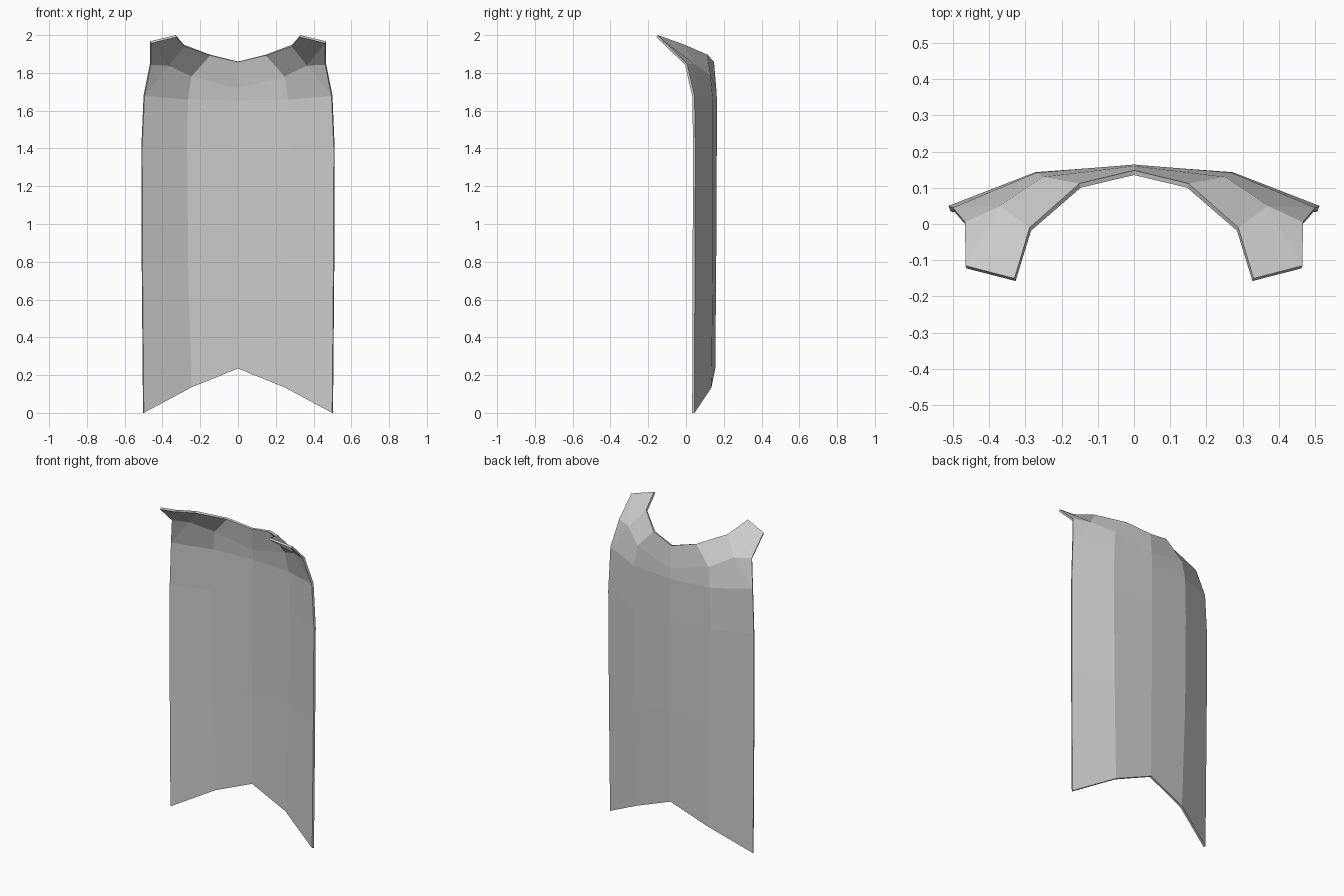
import bpy
import bmesh

cube = bpy.data.objects.get("Cube")
if cube:
    bpy.data.objects.remove(cube, do_unlink=True)

# Plain grey cloth
cloth = bpy.data.materials.new("grey cloth")
cloth.use_nodes = True
grey = (0.6, 0.6, 0.6, 1)
cloth.diffuse_color = grey
cloth.node_tree.nodes["Principled BSDF"].inputs["Base Color"].default_value = grey

bm = bmesh.new()


def face(*verts):
    bm.faces.new(verts)


def row(*points):
    return [bm.verts.new(p) for p in points]


# Hanging back panel: rows from the notched hem to the shoulder blades,
# each running from the centre seam to the side edge
rows = [
    row((0, 0.155, 0.235), (0.25, 0.135, 0.135), (0.503, 0.045, 0)),
    row((0, 0.16, 0.8), (0.267, 0.143, 0.8), (0.51, 0.047, 0.8)),
    row((0, 0.163, 1.4), (0.272, 0.143, 1.4), (0.512, 0.05, 1.4)),
    row((0, 0.164, 1.655), (0.268, 0.142, 1.66), (0.5, 0.045, 1.68)),
]
for low, high in zip(rows, rows[1:]):
    for i in range(2):
        face(low[i], high[i], high[i + 1], low[i + 1])

# Collar and shoulder flap
centre, blade, side = rows[-1]
spine, nape = row((0, 0.16, 1.72), (0, 0.148, 1.86))
hollow, crease, armpit = row((0.25, 0.13, 1.785), (0.37, 0.05, 1.845), (0.466, 0.005, 1.85))
neck, collar = row((0.15, 0.112, 1.897), (0.288, -0.01, 1.95))
tip_in, tip_out = row((0.33, -0.15, 2.0), (0.465, -0.115, 1.967))

face(centre, spine, hollow, blade)
face(spine, nape, neck, hollow)
face(blade, hollow, crease, side)
face(side, crease, armpit)
face(hollow, neck, collar, crease)
face(crease, collar, tip_in, tip_out)
face(crease, tip_out, armpit)

mesh = bpy.data.meshes.new("cape")
bm.to_mesh(mesh)
bm.free()
mesh.materials.append(cloth)
cape = bpy.data.objects.new("cape", mesh)
bpy.context.collection.objects.link(cape)

# Other half, then the thickness of the cloth towards the front
mirror = cape.modifiers.new("other half", 'MIRROR')
mirror.use_clip = True
solid = cape.modifiers.new("cloth thickness", 'SOLIDIFY')
solid.thickness = 0.013
solid.offset = -1
